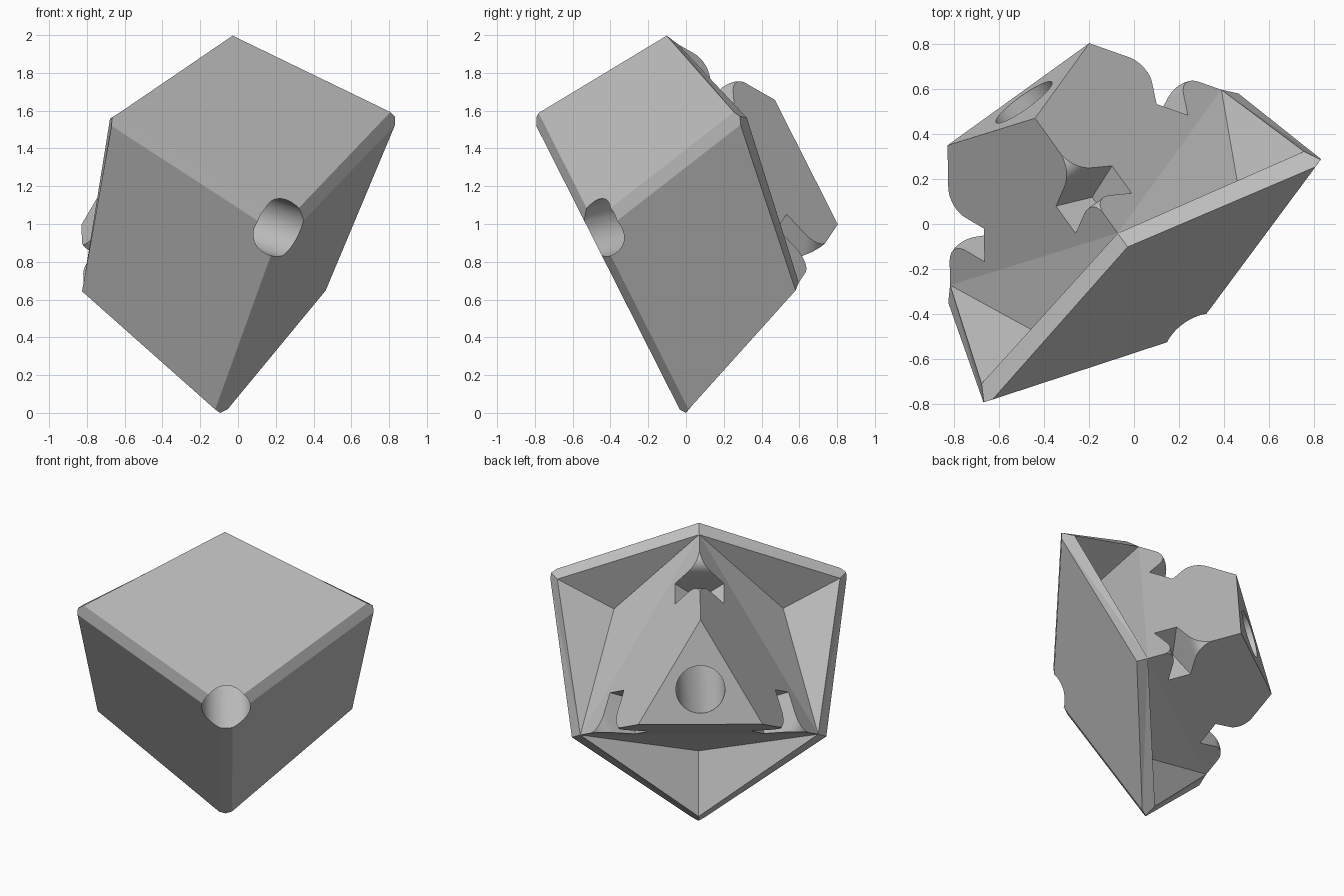
import bpy
import bmesh
from math import radians, sin, cos, pi
from mathutils import Vector, Matrix

if "Cube" in bpy.data.objects:
    bpy.data.objects.remove(bpy.data.objects["Cube"])

grey = bpy.data.materials.new("plain_grey")
grey.use_nodes = True
colour = (0.55, 0.55, 0.55, 1)
grey.diffuse_color = colour
grey.node_tree.nodes["Principled BSDF"].inputs["Base Color"].default_value = colour

# Local frame: z runs along the corner axis, x points at the first sharp rim corner
axis = Vector((0.574, -0.796, -0.193)).normalized()
spoke = Vector((0.109, -0.156, 0.980))
spoke = (spoke - spoke.dot(axis) * axis).normalized()
side = axis.cross(spoke)
frame = Matrix((spoke, side, axis)).transposed().to_4x4()
frame.translation = Vector((-0.13, 0.043, 1.10))


def finish(bm, name):
    bmesh.ops.recalc_face_normals(bm, faces=bm.faces)
    mesh = bpy.data.meshes.new(name)
    bm.to_mesh(mesh)
    bm.free()
    mesh.materials.append(grey)
    obj = bpy.data.objects.new(name, mesh)
    bpy.context.collection.objects.link(obj)
    return obj


def turn(i):
    return Matrix.Rotation(i * 2 * pi / 3, 4, "Z")


# Corner block: one third of the solid, repeated round the axis
bm = bmesh.new()


def polar(i, radius, height, degrees=0, shift=0):
    p = Matrix.Rotation(radians(degrees), 4, "Z") @ Vector((radius, shift, height))
    return bm.verts.new(turn(i) @ p)


half = 0.04
sectors = [dict(
    peak=polar(i, half / sin(pi / 3), 0.661),
    rim=polar(i, 0.918, 0),
    inner=polar(i, 0.858, -0.065),
    left=polar(i, 1.045, 0.274, 60, -half),
    nose=polar(i, 1.065, 0.266, 60),
    right=polar(i, 1.045, 0.274, 60, half),
    tip=polar(i, 1.02, 0.196, 60),
    pit=polar(i, 0.61, 0.245, 60),
    base=polar(i, 0.4485, -0.626)) for i in range(3)]

for i, s in enumerate(sectors):
    n, p = sectors[(i + 1) % 3], sectors[i - 1]
    for face in (
        (s["peak"], p["right"], s["rim"], s["left"]),
        (s["peak"], s["left"], s["nose"], s["right"], n["peak"]),
        (s["rim"], s["inner"], s["left"]),
        (s["inner"], s["tip"], s["left"]),
        (s["left"], s["tip"], s["nose"]),
        (s["nose"], s["tip"], s["right"]),
        (s["right"], s["tip"], n["inner"]),
        (s["right"], n["inner"], n["rim"]),
        (s["inner"], s["pit"], s["tip"]),
        (s["tip"], s["pit"], n["inner"]),
        (s["inner"], n["inner"], s["pit"]),
        (s["inner"], s["base"], n["base"], n["inner"]),
    ):
        bm.faces.new(face)
bm.faces.new([s["peak"] for s in sectors])
bm.faces.new([s["base"] for s in sectors])
block = finish(bm, "corner_block")

# Slot cutter: flared profile along the ridge, with a V-shaped floor
start = Vector((0.4485, 0, -0.626))
along = Vector((0.589, 0, 0.808)).normalized()
out = Vector((along.z, 0, -along.x))
across = Vector((0, 1, 0))
R, near, far, steps = 0.1, 0.31, 0.475, 12
floor_depth, floor_slope = 0.36, 0.95
arc = [(R * sin(k * pi / 2 / steps), R * cos(k * pi / 2 / steps)) for k in range(steps + 1)]
profile = [(near - R, 0.06)]
profile += [(near - R + x, y - R) for x, y in arc]
profile += [(near, -0.5), (far, -0.5)]
profile += [(far + R - x, y - R) for x, y in reversed(arc)]
profile += [(far + R, 0.06)]


def slot_cutter(i):
    bm = bmesh.new()
    ring = [bm.verts.new(start + along * s + out * d - across * 0.4) for s, d in profile]
    cap = bm.faces.new(ring)
    made = bmesh.ops.extrude_face_region(bm, geom=[cap])["geom"]
    bmesh.ops.translate(bm, vec=across * 0.8,
                        verts=[v for v in made if isinstance(v, bmesh.types.BMVert)])
    for sign in (-1, 1):
        cut = bmesh.ops.bisect_plane(
            bm, geom=bm.verts[:] + bm.edges[:] + bm.faces[:], dist=1e-6,
            plane_co=start - out * floor_depth,
            plane_no=across * sign * floor_slope - out,
            clear_outer=True)["geom_cut"]
        rim = [e for e in cut if isinstance(e, bmesh.types.BMEdge)]
        bmesh.ops.holes_fill(bm, edges=rim, sides=0)
    bm.transform(turn(i))
    return finish(bm, "slot_cutter")


# Round bore along the axis
bm = bmesh.new()
bmesh.ops.create_cone(bm, cap_ends=True, segments=48, radius1=0.153, radius2=0.153, depth=3)
cutters = [finish(bm, "bore_cutter")] + [slot_cutter(i) for i in range(3)]

bpy.context.view_layer.objects.active = block
for cutter in cutters:
    cutter.hide_render = True
    mod = block.modifiers.new("cut", "BOOLEAN")
    mod.operation = "DIFFERENCE"
    mod.solver = "EXACT"
    mod.object = cutter
    bpy.ops.object.modifier_apply(modifier=mod.name)
    bpy.data.objects.remove(cutter)

# Stand the block in its tilted pose
block.data.transform(frame)
lowest = min(v.co.z for v in block.data.vertices)
block.data.transform(Matrix.Translation((0, 0, -lowest)))
for o in bpy.context.selected_objects:
    o.select_set(False)
block.select_set(True)
bpy.ops.object.shade_smooth_by_angle(angle=radians(8.5))
